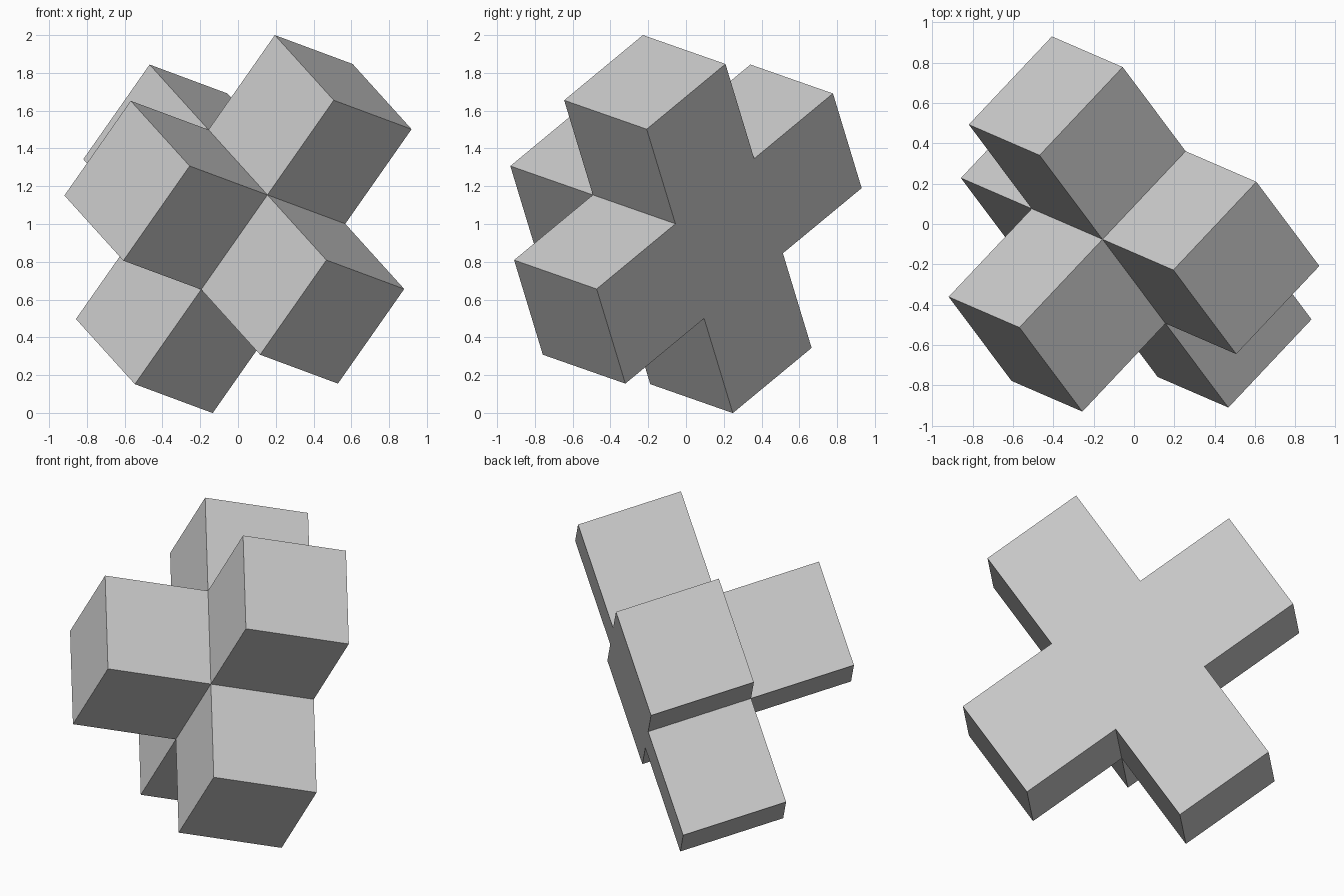
import bpy
import bmesh
from mathutils import Matrix, Vector

default_cube = bpy.data.objects.get("Cube")
if default_cube:
    bpy.data.objects.remove(default_cube, do_unlink=True)

# Tilted frame: one block step along each axis, and the topmost corner
A = Vector((0.412, 0.437, -0.153))
B = Vector((0.312, -0.417, -0.345))
C = Vector((-0.351, 0.152, -0.501))
TOP = Vector((0.195, -0.228, 2.0))
FRAME = Matrix.Translation(TOP) @ Matrix((A, B, C)).transposed().to_4x4()

# A centre block, four arms making a flat cross, and one block on its face
CENTRE = Vector((0.5, 0.5, 1.5))
ARMS = [Vector(d) for d in ((0, 1, 0), (0, -1, 0), (0, 0, 1), (0, 0, -1), (-1, 0, 0))]

bm = bmesh.new()
for step in [Vector()] + ARMS:
    bmesh.ops.create_cube(bm, size=1, matrix=Matrix.Translation(CENTRE + step))

# Weld the blocks, drop the walls between them and merge the flat faces
bmesh.ops.remove_doubles(bm, verts=bm.verts, dist=0.001)
for arm in ARMS:
    wall = CENTRE + arm / 2
    inner = [f for f in bm.faces if (f.calc_center_median() - wall).length < 0.01]
    bmesh.ops.delete(bm, geom=inner, context='FACES_ONLY')
bmesh.ops.dissolve_limit(bm, angle_limit=0.01, verts=bm.verts, edges=bm.edges)
bmesh.ops.transform(bm, matrix=FRAME, verts=bm.verts)
bmesh.ops.recalc_face_normals(bm, faces=bm.faces)

mesh = bpy.data.meshes.new("block_cross")
bm.to_mesh(mesh)
bm.free()
block_cross = bpy.data.objects.new("block_cross", mesh)
bpy.context.collection.objects.link(block_cross)

# Plain grey
grey = bpy.data.materials.new("light_grey")
grey.use_nodes = True
colour = (0.6, 0.6, 0.6, 1)
grey.diffuse_color = colour
grey.node_tree.nodes["Principled BSDF"].inputs["Base Color"].default_value = colour
mesh.materials.append(grey)
